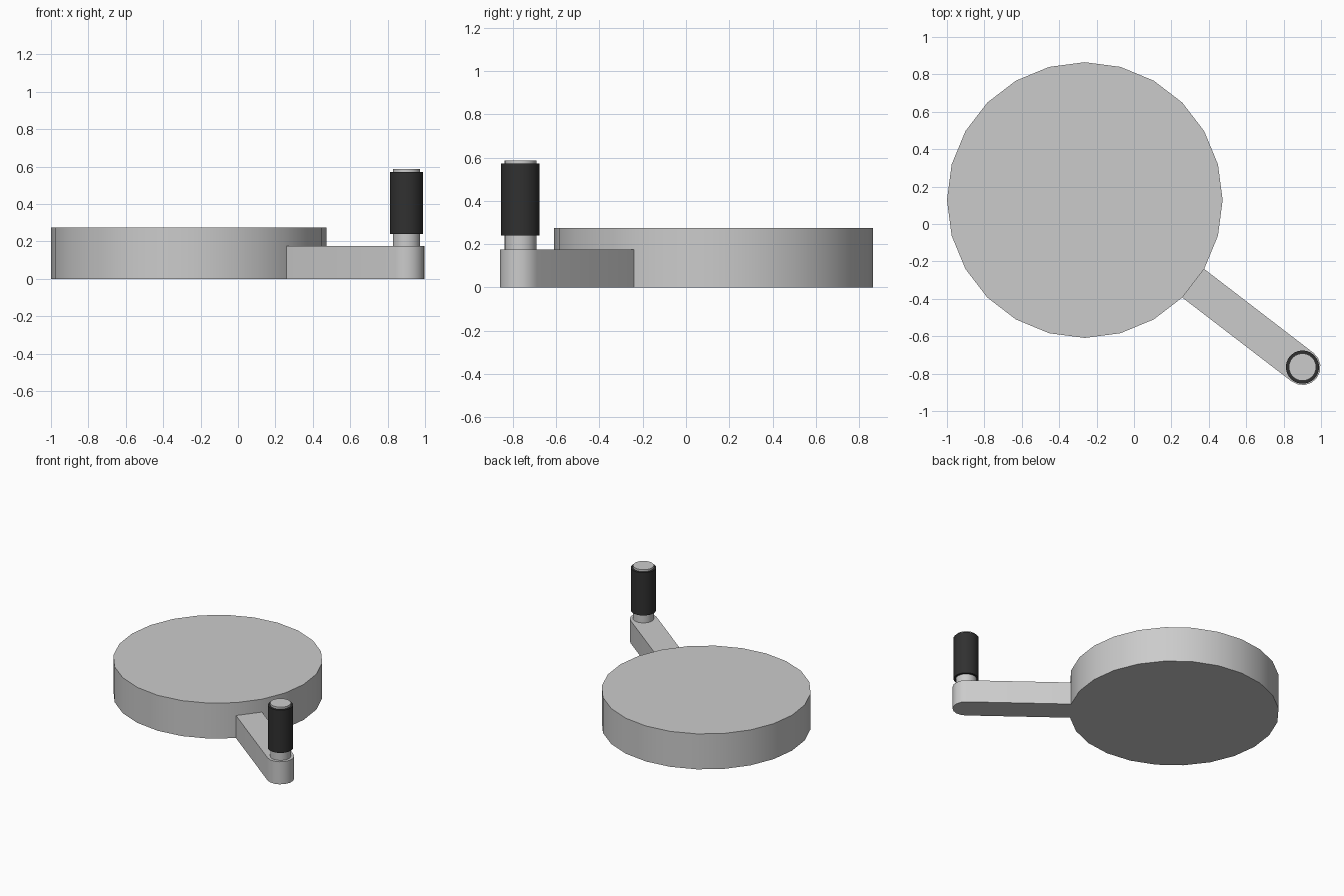
import bpy, bmesh
from math import sin, cos, pi, radians
from mathutils import Matrix

if "Cube" in bpy.data.objects:
    bpy.data.objects.remove(bpy.data.objects["Cube"])

R, SIDES = 0.737, 24
CENTRE = (-0.263, 0.128)
ANGLE = radians(-37.5)              # arm leaves through the middle of one disc side
HALF = R * sin(pi / SIDES)          # arm half width = half a disc side
START, REACH = R * cos(pi / SIDES), 1.467
PLACE = Matrix.Translation((*CENTRE, 0)) @ Matrix.Rotation(ANGLE, 4, 'Z')


def finish(name, bm, matrix, colour=None):
    bmesh.ops.recalc_face_normals(bm, faces=bm.faces)
    bm.transform(matrix)
    mesh = bpy.data.meshes.new(name)
    bm.to_mesh(mesh)
    bm.free()
    ob = bpy.data.objects.new(name, mesh)
    bpy.context.collection.objects.link(ob)
    if colour:
        mat = bpy.data.materials.new(name + "_material")
        mat.diffuse_color = colour
        mat.use_nodes = True
        mat.node_tree.nodes["Principled BSDF"].inputs["Base Color"].default_value = mat.diffuse_color
        mesh.materials.append(mat)
    bpy.ops.object.select_all(action='DESELECT')
    ob.select_set(True)
    bpy.context.view_layer.objects.active = ob
    bpy.ops.object.shade_smooth_by_angle(angle=radians(35))
    return ob


def prism(name, outline, z0, z1, matrix, colour=None):
    bm = bmesh.new()
    face = bm.faces.new([bm.verts.new((x, y, z0)) for x, y in outline])
    ext = bmesh.ops.extrude_face_region(bm, geom=[face], use_keep_orig=True)
    top = [v for v in ext["geom"] if isinstance(v, bmesh.types.BMVert)]
    bmesh.ops.translate(bm, verts=top, vec=(0, 0, z1 - z0))
    return finish(name, bm, matrix, colour)


def ring(radius, sides):
    return [(radius * cos(2 * pi * i / sides), radius * sin(2 * pi * i / sides))
            for i in range(sides)]


# wheel disc
prism("disc", ring(R, SIDES), 0, 0.275, Matrix.Translation((*CENTRE, 0)))

# crank arm with a rounded outer end
arc = [(REACH + HALF * cos(a), HALF * sin(a))
       for a in (-pi / 2 + pi * i / 8 for i in range(9))]
prism("crank_arm", [(START, -HALF)] + arc + [(START, HALF)], 0, 0.175, PLACE)

# handle pin and the dark grip sleeve around it
handle = PLACE @ Matrix.Translation((REACH, 0, 0)) @ Matrix.Rotation(-ANGLE, 4, 'Z')
prism("handle_pin", ring(0.073, 24), 0.17, 0.588, handle)
prism("handle_grip", ring(0.089, 24), 0.24, 0.572, handle, (0.03, 0.03, 0.03, 1))
